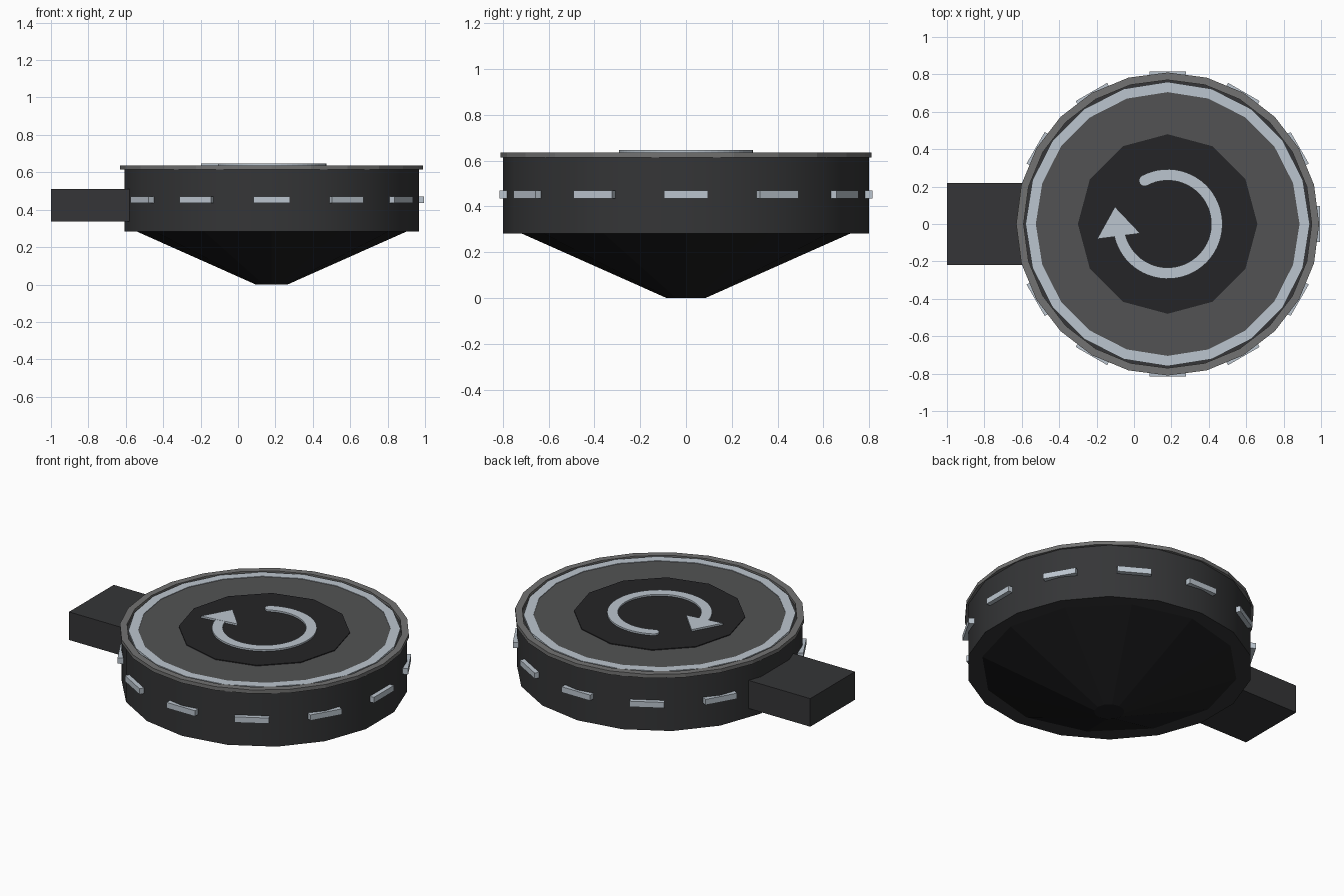
import bpy, bmesh
from math import sin, cos, pi, radians
from mathutils import Vector

if "Cube" in bpy.data.objects:
    bpy.data.objects.remove(bpy.data.objects["Cube"])

CX = 0.18  # centre of the round body


def material(name, rgb):
    m = bpy.data.materials.new(name)
    m.diffuse_color = (*rgb, 1)
    m.use_nodes = True
    m.node_tree.nodes["Principled BSDF"].inputs["Base Color"].default_value = m.diffuse_color
    return m


CASING = material("casing_dark", (0.035, 0.036, 0.038))
UNDER = material("underside_black", (0.013, 0.013, 0.014))
DISC = material("disc_black", (0.018, 0.018, 0.02))
PLATE = material("plate_grey", (0.085, 0.086, 0.088))
RIM = material("rim_grey", (0.17, 0.17, 0.168))
LIGHT = material("pale_light", (0.50, 0.56, 0.62))


def build(name, verts, faces, mat, smooth=False):
    mesh = bpy.data.meshes.new(name)
    mesh.from_pydata(verts, [], faces)
    bm = bmesh.new()
    bm.from_mesh(mesh)
    bmesh.ops.recalc_face_normals(bm, faces=bm.faces)
    bm.to_mesh(mesh)
    bm.free()
    ob = bpy.data.objects.new(name, mesh)
    bpy.context.collection.objects.link(ob)
    mesh.materials.append(mat)
    if smooth:
        bpy.ops.object.select_all(action='DESELECT')
        ob.select_set(True)
        bpy.context.view_layer.objects.active = ob
        bpy.ops.object.shade_smooth_by_angle(angle=radians(30))
    return ob


def lathe(name, profile, sides, mat, closed=False, smooth=False):
    """Turn (radius, z) points about the body axis; one vertex lies on +y."""
    verts = [(CX + r * cos(pi / 2 + 2 * pi * i / sides),
              r * sin(pi / 2 + 2 * pi * i / sides), z)
             for r, z in profile for i in range(sides)]
    n = len(profile)
    faces = []
    for k in range(n if closed else n - 1):
        a, b = k * sides, (k + 1) % n * sides
        for i in range(sides):
            j = (i + 1) % sides
            faces.append((a + i, a + j, b + j, b + i))
    if not closed:
        faces += [tuple(range(sides)), tuple(range((n - 1) * sides, n * sides))]
    return build(name, verts, faces, mat, smooth)


def annulus(name, r0, r1, z0, z1, sides, mat):
    return lathe(name, [(r0, z0), (r1, z0), (r1, z1), (r0, z1)], sides, mat, closed=True)


def prism(name, outline, z0, z1, mat):
    n = len(outline)
    verts = [(x, y, z) for z in (z0, z1) for x, y in outline]
    faces = [tuple(range(n)), tuple(range(n, 2 * n))]
    faces += [(i, (i + 1) % n, n + (i + 1) % n, n + i) for i in range(n)]
    return build(name, verts, faces, mat)


# Tapered underside and drum casing
lathe("underside_cone", [(0.085, 0), (0.725, 0.285)], 12, UNDER)
lathe("drum_casing", [(0.80, 0.283), (0.80, 0.62)], 18, CASING, smooth=True)

# Layered top: rim, light ring, plate, centre disc
annulus("top_rim", 0.77, 0.81, 0.614, 0.637, 24, RIM)
annulus("top_light_ring", 0.705, 0.76, 0.615, 0.634, 20, LIGHT)
lathe("top_plate", [(0.71, 0.615), (0.71, 0.631)], 20, PLATE)
lathe("centre_disc", [(0.48, 0.62), (0.48, 0.636)], 12, DISC)

# Connector block on the left
prism("side_connector", [(-1, -0.218), (-0.56, -0.218), (-0.56, 0.218), (-1, 0.218)],
      0.337, 0.51, CASING)

# Side lights every 30 degrees, skipping the connector
for k in range(12):
    if k == 6:
        continue
    a = k * pi / 6
    out, side = Vector((cos(a), sin(a))), Vector((-sin(a), cos(a)))
    corners = [Vector((CX, 0)) + out * d + side * w
               for d, w in ((0.772, -0.097), (0.815, -0.097), (0.815, 0.097), (0.772, 0.097))]
    prism(f"side_light_{k}", corners, 0.435, 0.47, LIGHT)

# Circular arrow: arc band with a rounded tail, then the triangular head
A0, A1, STEPS = radians(118), radians(-170), 48
R0, R1 = 0.233, 0.293
angles = [A0 + (A1 - A0) * i / STEPS for i in range(STEPS + 1)]
mid, half = (R0 + R1) / 2, (R1 - R0) / 2
tail = []
for i in range(1, 8):
    t = pi * i / 8
    r, s = mid - half * cos(t), half * sin(t)
    tail.append((CX + r * cos(A0) - s * sin(A0), r * sin(A0) + s * cos(A0)))
outer = [(CX + R1 * cos(a), R1 * sin(a)) for a in angles]
inner = [(CX + R0 * cos(a), R0 * sin(a)) for a in reversed(angles)]
prism("arrow_arc", outer + inner + tail, 0.63, 0.646, LIGHT)
prism("arrow_head", [(-0.102, 0.092), (-0.197, -0.08), (0.033, -0.05)], 0.63, 0.647, LIGHT)
